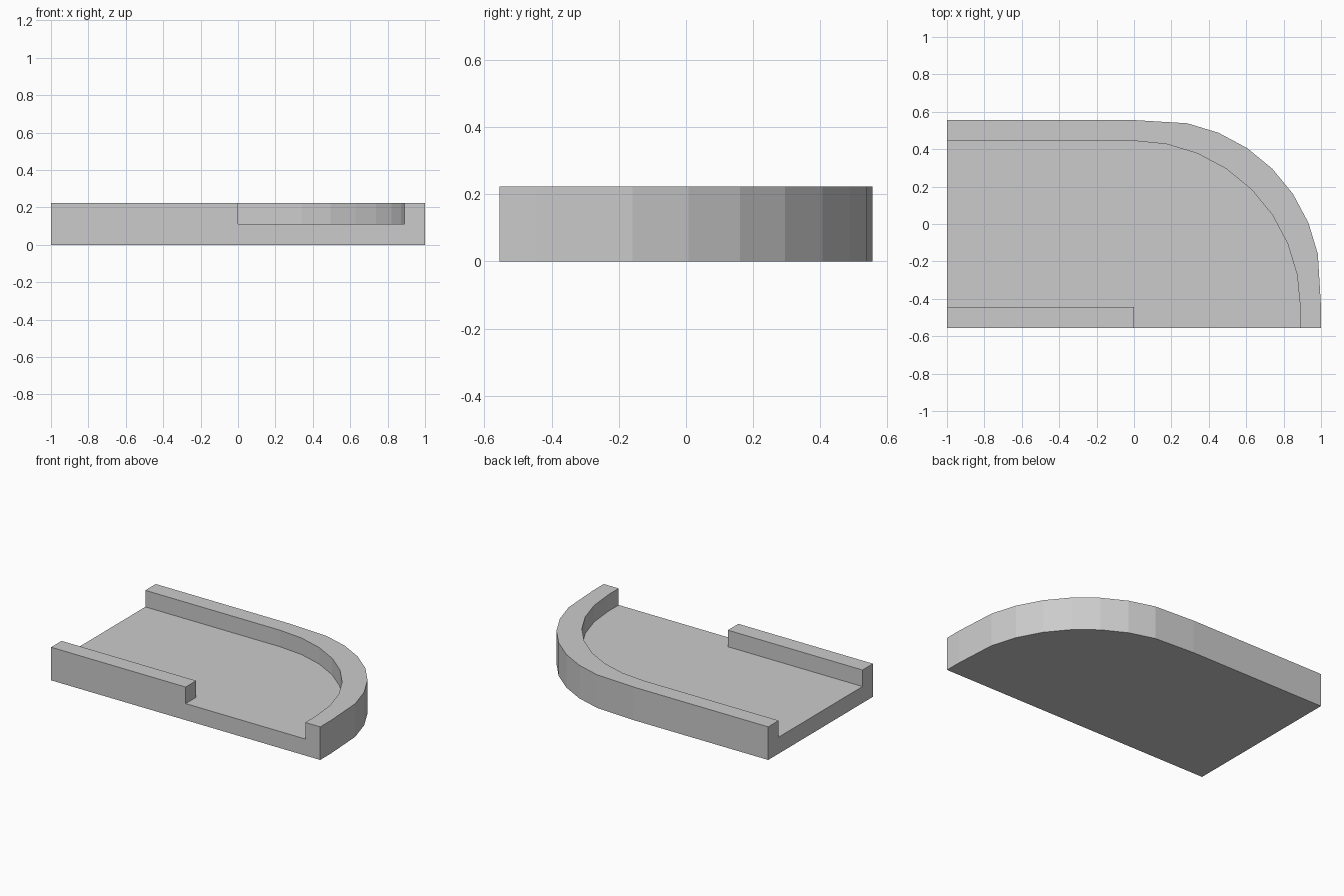
import bpy, bmesh
from math import sin, cos, radians

if "Cube" in bpy.data.objects:
    bpy.data.objects.remove(bpy.data.objects["Cube"])

U = 1 / 9          # wall thickness, floor thickness
HALF_Y = 5 * U     # half depth
STEPS = 8          # segments in the curved corner


def prism(name, outline, z0, z1):
    """Extrude a counter-clockwise outline from z0 to z1."""
    bm = bmesh.new()
    face = bm.faces.new([bm.verts.new((x, y, z0)) for x, y in outline])
    ext = bmesh.ops.extrude_face_region(bm, geom=[face], use_keep_orig=True)
    verts = [v for v in ext["geom"] if isinstance(v, bmesh.types.BMVert)]
    bmesh.ops.translate(bm, verts=verts, vec=(0, 0, z1 - z0))
    bmesh.ops.recalc_face_normals(bm, faces=bm.faces)
    mesh = bpy.data.meshes.new(name)
    bm.to_mesh(mesh)
    bm.free()
    obj = bpy.data.objects.new(name, mesh)
    bpy.context.collection.objects.link(obj)
    return obj


def arc(cx, cy, r, first, last):
    angles = [radians(90 * i / STEPS) for i in range(first, last + 1)]
    return [(cx + r * cos(a), cy + r * sin(a)) for a in angles]


# Outer body: straight back and left sides, rounded back right corner
outer = [(-1, -HALF_Y), (1, -HALF_Y), (1, -4 * U)]
outer += arc(U, -3 * U, 8 * U, 1, STEPS - 1)
outer += [(0, HALF_Y), (-1, HALF_Y)]
tray = prism("curved_tray", outer, 0, 2 * U)

# Recess: open on the left and on the right half of the front
recess = [(-1.2, -4 * U), (0, -4 * U), (0, -0.8), (8 * U, -0.8)]
recess += arc(0, -4 * U, 8 * U, 0, STEPS)
recess += [(-1.2, 4 * U)]
cutter = prism("recess_cutter", recess, U, 0.5)
cutter.hide_render = True

# Cut the recess, leaving the walls standing
mod = tray.modifiers.new("recess", 'BOOLEAN')
mod.operation = 'DIFFERENCE'
mod.solver = 'EXACT'
mod.object = cutter
bpy.context.view_layer.objects.active = tray
tray.select_set(True)
bpy.ops.object.modifier_apply(modifier=mod.name)
bpy.data.objects.remove(cutter)
